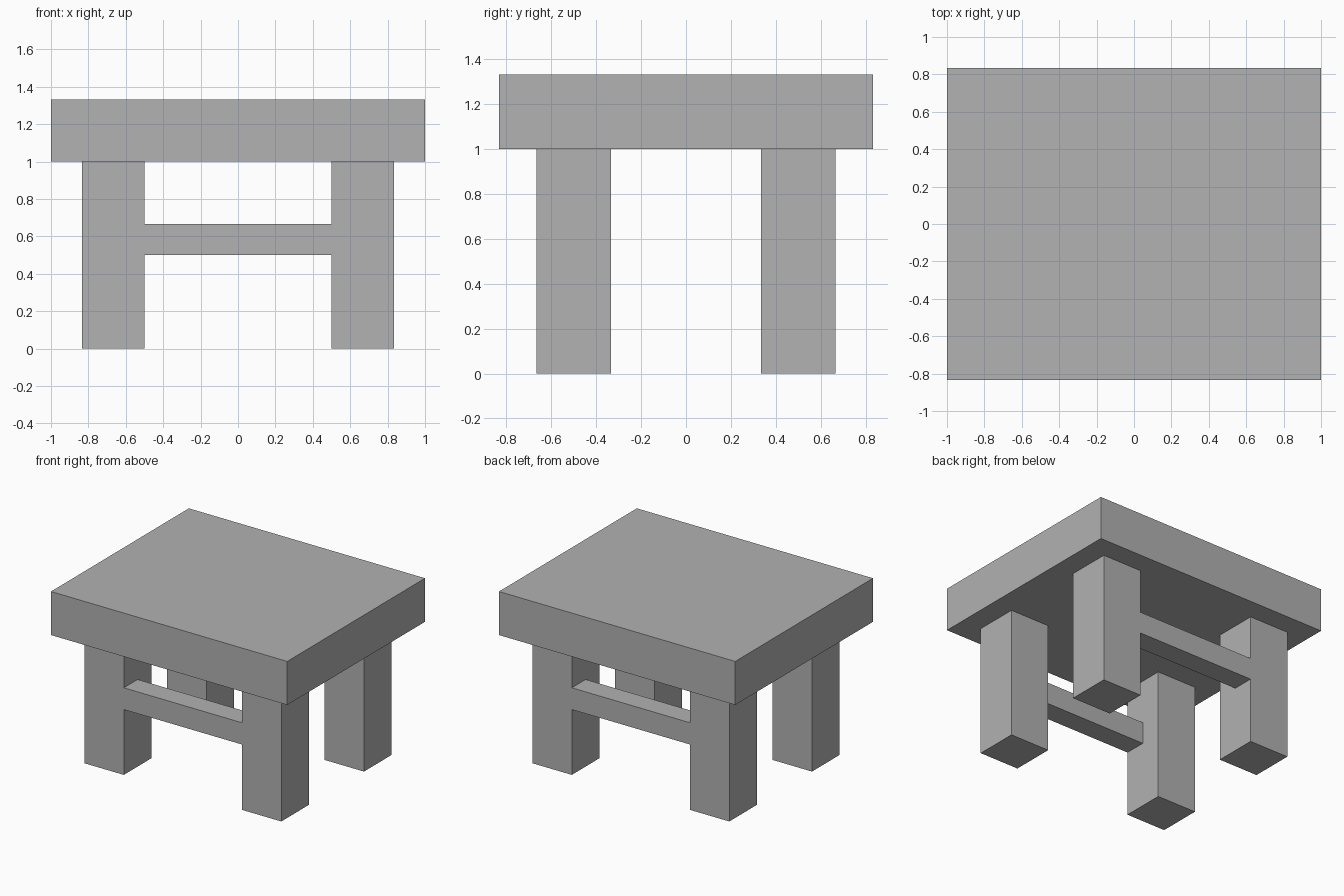
import bpy

cube = bpy.data.objects.get("Cube")
if cube:
    bpy.data.objects.remove(cube, do_unlink=True)

# One plain grey for the whole table
grey = bpy.data.materials.new("plain_grey")
grey.use_nodes = True
colour = (0.445, 0.445, 0.445, 1)
grey.diffuse_color = colour
grey.node_tree.nodes["Principled BSDF"].inputs["Base Color"].default_value = colour

U = 1 / 6  # building module


def box(name, centre, size):
    """Flat-shaded box, measured in modules."""
    bpy.ops.mesh.primitive_cube_add(size=1, location=[c * U for c in centre])
    obj = bpy.context.object
    obj.name = name
    obj.scale = [s * U for s in size]
    bpy.ops.object.transform_apply(location=False, rotation=False, scale=True)
    obj.data.materials.append(grey)
    return obj


# Thick slab top
box("table_top", (0, 0, 7), (12, 10, 2))

for side_y, y_name in ((-1, "front"), (1, "back")):
    # Square legs
    for side_x, x_name in ((1, "left"), (-1, "right")):
        box(f"{y_name}_{x_name}_leg", (4 * side_x, 3 * side_y, 3), (2, 2, 6))
    # Rail between the legs, flush with their outer faces
    box(f"{y_name}_rail", (0, 3.5 * side_y, 3.5), (6, 1, 1))
